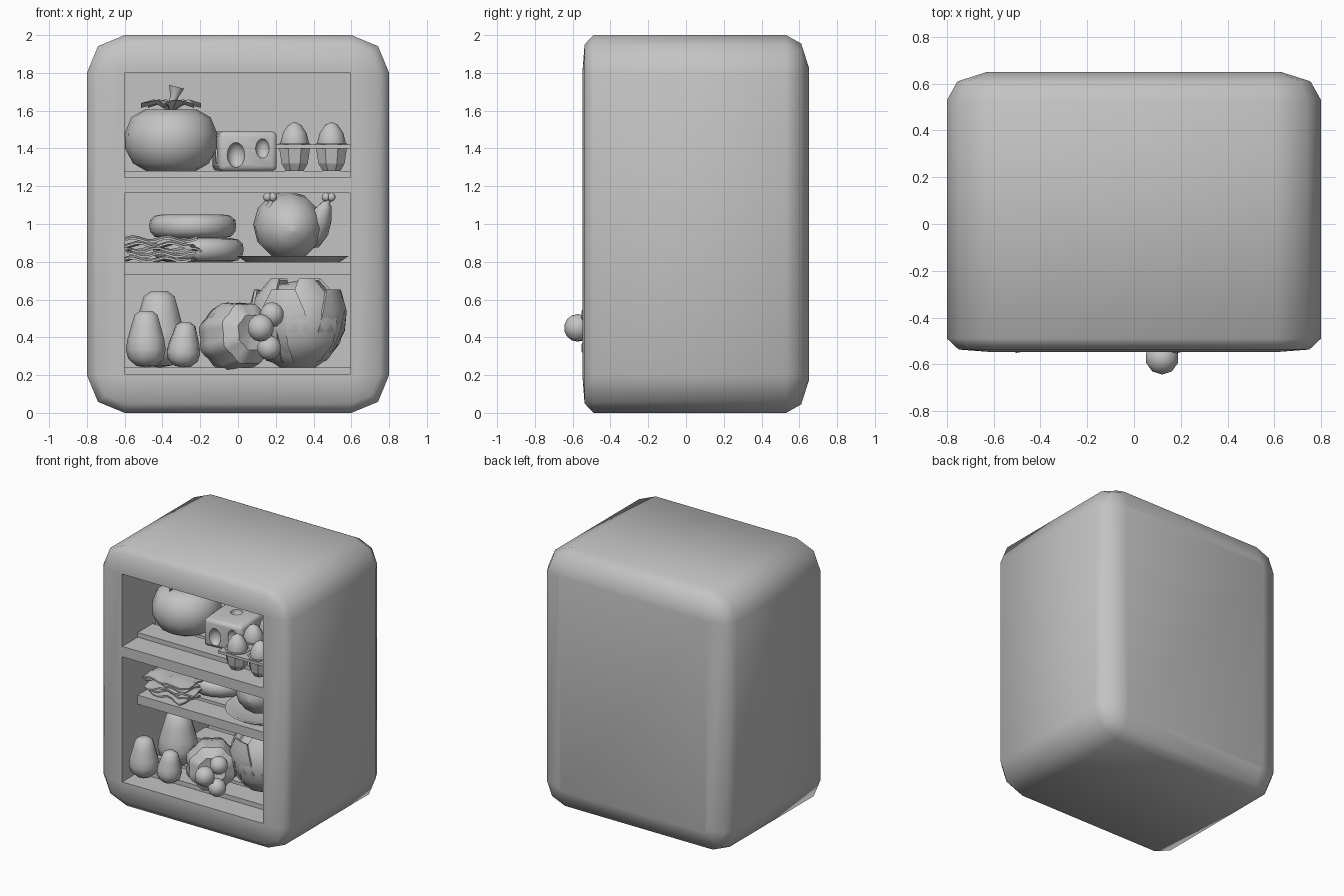
import bpy, bmesh, math
from mathutils import Vector, Matrix

if "Cube" in bpy.data.objects:
    bpy.data.objects.remove(bpy.data.objects["Cube"])

GREY = bpy.data.materials.new("plain_grey")
GREY.diffuse_color = (0.55, 0.55, 0.55, 1)
GREY.use_nodes = True
GREY.node_tree.nodes["Principled BSDF"].inputs["Base Color"].default_value = GREY.diffuse_color


def make(name, bm, angle=50, loc=(0, 0, 0), rot=(0, 0, 0), axis=None):
    """Turn a bmesh into a shaded object, optionally tilting its z onto axis."""
    bmesh.ops.remove_doubles(bm, verts=bm.verts, dist=1e-5)
    bmesh.ops.recalc_face_normals(bm, faces=bm.faces)
    me = bpy.data.meshes.new(name)
    bm.to_mesh(me)
    bm.free()
    me.materials.append(GREY)
    ob = bpy.data.objects.new(name, me)
    bpy.context.collection.objects.link(ob)
    ob.location = loc
    ob.rotation_euler = Vector(axis).to_track_quat('Z', 'Y').to_euler() if axis else rot
    shade(ob, angle)
    return ob


def shade(ob, angle):
    bpy.ops.object.select_all(action='DESELECT')
    ob.select_set(True)
    bpy.context.view_layer.objects.active = ob
    bpy.ops.object.shade_smooth_by_angle(angle=math.radians(angle))


def loft(bm, rings):
    vs = [[bm.verts.new(p) for p in r] for r in rings]
    n = len(vs[0])
    for a, b in zip(vs, vs[1:]):
        for i in range(n):
            bm.faces.new((a[i], a[(i + 1) % n], b[(i + 1) % n], b[i]))
    bm.faces.new(vs[0][::-1])
    bm.faces.new(vs[-1])


def lathe(name, profile, sides, loc, angle=50, rot=(0, 0, 0), axis=None, lobes=0, depth=0.0):
    """Revolve (radius, z) points; lobes and depth add ribs."""
    bm = bmesh.new()
    rings = []
    for r, z in profile:
        r = max(r, 0.002)
        rings.append([])
        for i in range(sides):
            a = 2 * math.pi * i / sides
            k = r * (1 - depth * (1 + math.cos(lobes * a)) / 2) if lobes else r
            rings[-1].append((k * math.cos(a), k * math.sin(a), z))
    loft(bm, rings)
    return make(name, bm, angle, loc, rot, axis)


def ball(name, loc, size, seg=12, rings=8, rot=(0, 0, 0)):
    bm = bmesh.new()
    bmesh.ops.create_uvsphere(bm, u_segments=seg, v_segments=rings, radius=1)
    bmesh.ops.scale(bm, vec=size, verts=bm.verts)
    return make(name, bm, 60, loc, rot)


def box(name, x0, x1, y0, y1, z0, z1, bevel=0.0, loc=(0, 0, 0), rot=(0, 0, 0)):
    bm = bmesh.new()
    bmesh.ops.create_cube(bm, size=1)
    bmesh.ops.transform(bm, verts=bm.verts, matrix=Matrix.Translation(
        ((x0 + x1) / 2, (y0 + y1) / 2, (z0 + z1) / 2)) @ Matrix.Diagonal((x1 - x0, y1 - y0, z1 - z0, 1)))
    if bevel:
        bmesh.ops.bevel(bm, geom=bm.edges[:], offset=bevel, segments=2, affect='EDGES', profile=0.5)
    return make(name, bm, 50, loc, rot)


def cut(ob, cutters, angle):
    for c in cutters:
        m = ob.modifiers.new("cut", 'BOOLEAN')
        m.operation, m.object, m.solver = 'DIFFERENCE', c, 'EXACT'
        bpy.context.view_layer.update()
        bpy.context.view_layer.objects.active = ob
        bpy.ops.object.modifier_apply(modifier=m.name)
        bpy.data.objects.remove(c)
    shade(ob, angle)


# Cabinet: rounded rectangle lofted front to back, then two compartments cut out
def outline(y, d):
    r = max(0.2 - d, 0.02)
    pts = []
    for sx, sz, a0 in ((1, 1, 0), (-1, 1, 90), (-1, -1, 180), (1, -1, 270)):
        for k in range(3):
            a = math.radians(a0 + 45 * k)
            pts.append((sx * (0.8 - d - r) + r * math.cos(a), y,
                        1 + sz * (1 - d - r) + r * math.sin(a)))
    return pts


bm = bmesh.new()
loft(bm, [outline(y, d) for y, d in ((-0.547, 0.18), (-0.537, 0.05), (-0.49, 0),
                                     (0.53, 0), (0.61, 0.045), (0.65, 0.17))])
cabinet = make("cabinet", bm, 60)
cut(cabinet, [box("upper_cutter", -0.6, 0.595, -0.8, 0.5, 1.245, 1.8),
              box("lower_cutter", -0.6, 0.595, -0.8, 0.5, 0.205, 1.165)], 60)

# Slatted shelves
for level, z0, z1 in (("bottom", 0.205, 0.24), ("middle", 0.73, 0.8), ("top", 1.245, 1.28)):
    for i in range(4):
        y = -0.36 + i * 0.215
        box(f"{level}_shelf_slat_{i}", -0.6, 0.595, y, y + 0.18, z0, z1)

# Tomato with leaf crown and stem
lathe("tomato", [(0.0, 0.0), (0.13, 0.0), (0.2, 0.04), (0.243, 0.12), (0.245, 0.2),
                 (0.21, 0.285), (0.14, 0.325), (0.05, 0.325), (0, 0.31)], 16, (-0.355, -0.11, 1.28))
for i in range(6):
    a = i * math.pi / 3 + 0.3
    bm = bmesh.new()
    d, s = Vector((math.cos(a), math.sin(a), 0)), Vector((-math.sin(a), math.cos(a), 0))
    up = Vector((0, 0, 1))
    rows = ((0, 0.015, 0.0), (0.08, 0.05, 0.045), (0.165, 0.006, 0.025))
    loft(bm, [[d * r - s * w + up * h, d * r + up * (h - 0.025), d * r + s * w + up * h,
               d * r + up * (h - 0.01)] for r, w, h in rows])
    make(f"tomato_leaf_{i}", bm, 30, (-0.355, -0.11, 1.615))
lathe("tomato_stem", [(0.022, 0), (0.022, 0.07), (0.042, 0.125)], 7, (-0.355, -0.11, 1.605),
      axis=(0.25, 0, 1))

# Cheese block with round holes
cheese = box("cheese", -0.16, 0.15, -0.22, 0.22, 0, 0.21, 0.025, (0.04, -0.04, 1.28), (0, 0, 0.08))
cut(cheese, [ball("hole_cutter", p, (s, s, s * 1.4), 12, 8) for p, s in (
    ((-0.01, -0.27, 1.365), 0.048), ((0.13, -0.26, 1.4), 0.038), ((-0.12, -0.1, 1.38), 0.045),
    ((0.03, -0.06, 1.5), 0.045))], 50)

# Egg carton and eggs
EGG = [(0, -0.085), (0.04, -0.075), (0.07, -0.04), (0.075, 0), (0.062, 0.05), (0.035, 0.09), (0, 0.108)]
box("carton_rim", 0.2, 0.595, -0.53, 0.05, 1.4, 1.42)
for i, x in enumerate((0.3, 0.495)):
    for j, y in enumerate((-0.435, -0.24, -0.045)):
        lathe(f"carton_cup_{i}{j}", [(0.05, 0), (0.075, 0.04), (0.092, 0.145)], 8, (x, y, 1.28), 20,
              rot=(0, 0, math.pi / 8))
        lathe(f"egg_{i}{j}", EGG, 12, (x, y, 1.433))

# Two stacked rounds
ROUND = [(0.17, 0), (0.21, 0.008), (0.235, 0.035), (0.24, 0.065), (0.235, 0.095), (0.21, 0.118), (0.17, 0.125)]
lathe("lower_round", ROUND, 20, (-0.21, 0.1, 0.8))
lathe("upper_round", [(r * 0.96, z) for r, z in ROUND], 20, (-0.24, 0.1, 0.925))

# Wavy meat slices
for k in range(5):
    bm = bmesh.new()
    bmesh.ops.create_grid(bm, x_segments=10, y_segments=4, size=0.5)
    for v in bm.verts:
        x, y = v.co.x, v.co.y
        v.co = Vector((x * (0.38 - 0.02 * (k % 2)), y * 0.2 + 0.015 * math.sin(9 * x + k),
                       0.011 * math.sin(13 * x + 1.7 * k) + 0.006 * math.cos(8 * y)))
    bmesh.ops.solidify(bm, geom=bm.faces[:], thickness=0.012)
    make(f"meat_slice_{k}", bm, 40, (-0.405 + 0.012 * (k % 3 - 1), -0.2 + 0.02 * (k % 2), 0.82 + 0.026 * k),
         (0, 0, 0.15 * (k % 3 - 1)))

# Roast bird on a plate
lathe("plate", [(0.25, 0), (0.295, 0.03), (0.27, 0.03), (0.23, 0.012)], 20, (0.29, -0.06, 0.8))
lathe("roast_body", [(0, -0.27), (0.07, -0.24), (0.14, -0.16), (0.18, -0.05), (0.18, 0.05),
                     (0.14, 0.16), (0.07, 0.22), (0, 0.24)], 12, (0.265, -0.06, 0.99),
      axis=(0.12, -1, -0.12))
for n, side in (("left", -1), ("right", 1)):
    hip, tip = Vector((0.3 + side * 0.1, -0.08, 0.95)), Vector((0.325 + side * 0.155, -0.17, 1.13))
    L = (tip - hip).length
    lathe(f"{n}_drumstick", [(0, -0.08), (0.06, -0.05), (0.075, 0.02), (0.06, L * 0.5), (0.028, L * 0.85),
                             (0.016, L * 0.9), (0.014, L)], 10, hip, axis=tip - hip)
    for s in (-1, 1):
        ball(f"{n}_bone_knob_{s + 1}", tip + Vector((s * 0.014, 0, 0.012)), (0.023,) * 3, 8, 6)

# Potatoes
POTATO = [(0, 0), (0.5, 0.03), (0.9, 0.16), (1, 0.32), (0.93, 0.5), (0.74, 0.74), (0.58, 0.93), (0.3, 1), (0, 1)]
for i, (x, y, r, h, t) in enumerate(((-0.415, -0.13, 0.145, 0.405, 0), (-0.485, -0.445, 0.108, 0.3, 0),
                                     (-0.295, -0.42, 0.09, 0.24, 0.08))):
    lathe(f"potato_{i}", [(p * r, q * h) for p, q in POTATO], 9, (x, y, 0.24), 60, axis=(t, 0, 1))

# Ribbed gourd lying on its side, with round berries in front
lathe("gourd", [(0.03, -0.15), (0.1, -0.165), (0.17, -0.11), (0.192, 0), (0.17, 0.11), (0.1, 0.16), (0.02, 0.14)],
      32, (-0.01, -0.3, 0.405), 40, axis=(0.55, -0.8, 0.12), lobes=8, depth=0.09)
for i, (p, r) in enumerate((((0.12, -0.573, 0.45), 0.073), ((0.18, -0.49, 0.52), 0.066),
                            ((0.165, -0.49, 0.345), 0.066))):
    ball(f"berry_{i}", p, (r,) * 3, 10, 7)

# Cabbage: core with curved outer leaves
C = Vector((0.315, -0.1, 0.46))
ball("cabbage_core", C, (0.235, 0.235, 0.24), 12, 8)
for i in range(9):
    az, outer = math.radians(i * 40 + 10), i % 2
    bm = bmesh.new()
    grid = []
    for u in range(6):
        t = u / 5
        pol = math.radians(165 - (115 + 20 * outer) * t)
        w = 0.6 * math.sin(math.pi * (0.12 + 0.76 * t)) ** 0.7
        R = 0.225 + 0.02 * outer + (0.075 - 0.03 * outer) * t * t
        grid.append([])
        for k in range(5):
            a = az + w * (k / 2 - 1)
            p = Vector((math.sin(pol) * math.cos(a), math.sin(pol) * math.sin(a), math.cos(pol))) * R
            p.x = min(p.x, 0.275)
            p.z = max(p.z, -0.215)
            grid[-1].append(bm.verts.new(p))
    for a, b in zip(grid, grid[1:]):
        for k in range(4):
            bm.faces.new((a[k], a[k + 1], b[k + 1], b[k]))
    bmesh.ops.recalc_face_normals(bm, faces=bm.faces)
    bmesh.ops.solidify(bm, geom=bm.faces[:], thickness=0.015)
    make(f"cabbage_leaf_{i}", bm, 40, C)
